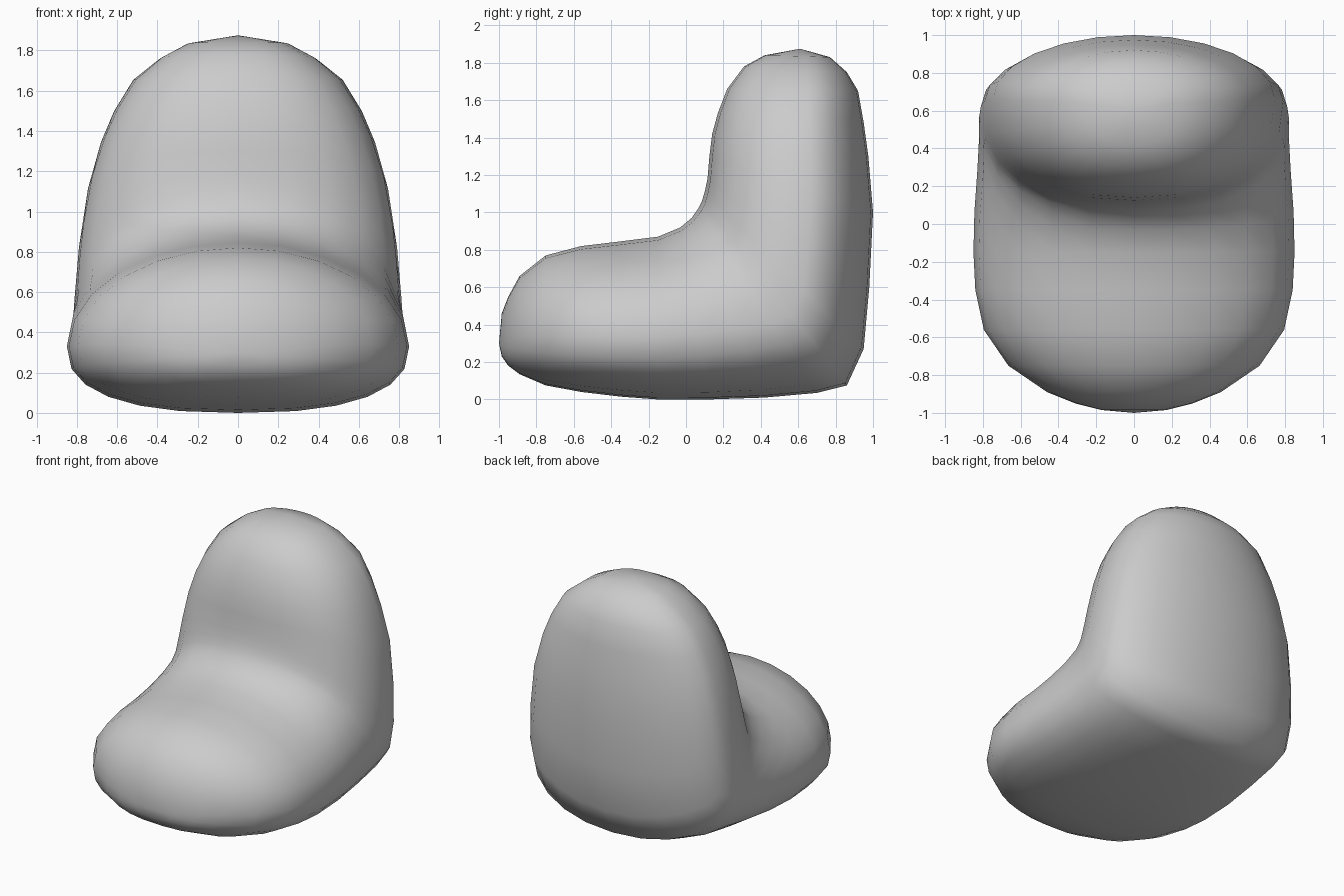
import bpy, bmesh
from math import cos, sin, pi
from mathutils import Vector

cube = bpy.data.objects.get("Cube")
if cube:
    bpy.data.objects.remove(cube, do_unlink=True)

fabric = bpy.data.materials.new("plain grey fabric")
fabric.use_nodes = True
grey = (0.6, 0.6, 0.6, 1)
fabric.diffuse_color = grey
fabric.node_tree.nodes["Principled BSDF"].inputs["Base Color"].default_value = grey

# Sections along the bent cushion: inner (y, z), outer (y, z), half width
SECTIONS = [
    (-.985, .46, -.985, .23, .17), (-.95, .55, -.95, .18, .31),
    (-.89, .66, -.89, .135, .46), (-.75, .77, -.75, .075, .665),
    (-.56, .82, -.56, .04, .795), (-.35, .845, -.35, .015, .84),
    (-.15, .87, -.15, 0, .85), (-.03, .92, .12, 0, .845),
    (.03, .97, .42, .01, .83), (.065, 1.02, .7, .035, .82),
    (.085, 1.06, .86, .075, .82), (.1, 1.11, .95, .27, .81),
    (.115, 1.18, .98, .6, .79), (.125, 1.3, 1, 1, .745),
    (.14, 1.42, .975, 1.3, .68), (.17, 1.53, .95, 1.48, .615),
    (.22, 1.66, .92, 1.65, .52), (.31, 1.78, .86, 1.75, .385),
    (.42, 1.84, .77, 1.83, .25),
]
SIDES = 24


def power(value, exponent):
    return abs(value) ** exponent * (1 if value >= 0 else -1)


def ring(bm, blend, iy, iz, oy, oz, width):
    """Rounded section; blend runs from seat (0) to backrest (1)."""
    inner, outer = Vector((0, iy, iz)), Vector((0, oy, oz))
    middle = inner.lerp(outer, 0.62)
    inner_e = 2 / (2 + 0.4 * blend)
    outer_e = 2 / (2.5 - 0.5 * blend)
    verts = []
    for k in range(SIDES):
        a = 2 * pi * k / SIDES
        c, s = cos(a), sin(a)
        target, e = (inner, inner_e) if s >= 0 else (outer, outer_e)
        p = middle.lerp(target, abs(s) ** e)
        p.x = width * power(c, e)
        verts.append(bm.verts.new(p))
    return verts


# One-piece seat and backrest
bm = bmesh.new()
rings = [ring(bm, min(max((i - 7) / 4, 0), 1), *section)
         for i, section in enumerate(SECTIONS)]
for a, b in zip(rings, rings[1:]):
    for k in range(SIDES):
        n = (k + 1) % SIDES
        bm.faces.new((a[k], a[n], b[n], b[k]))

# Rounded tips at the seat front and the top
for loop, tip in ((rings[0], (0, -1, .3)), (rings[-1], (0, .61, 1.875))):
    v = bm.verts.new(tip)
    for k in range(SIDES):
        bm.faces.new((loop[k], loop[(k + 1) % SIDES], v))
bmesh.ops.recalc_face_normals(bm, faces=bm.faces)

mesh = bpy.data.meshes.new("padded_chair")
bm.to_mesh(mesh)
bm.free()
mesh.materials.append(fabric)
mesh.shade_smooth()
chair = bpy.data.objects.new("padded_chair", mesh)
bpy.context.collection.objects.link(chair)
